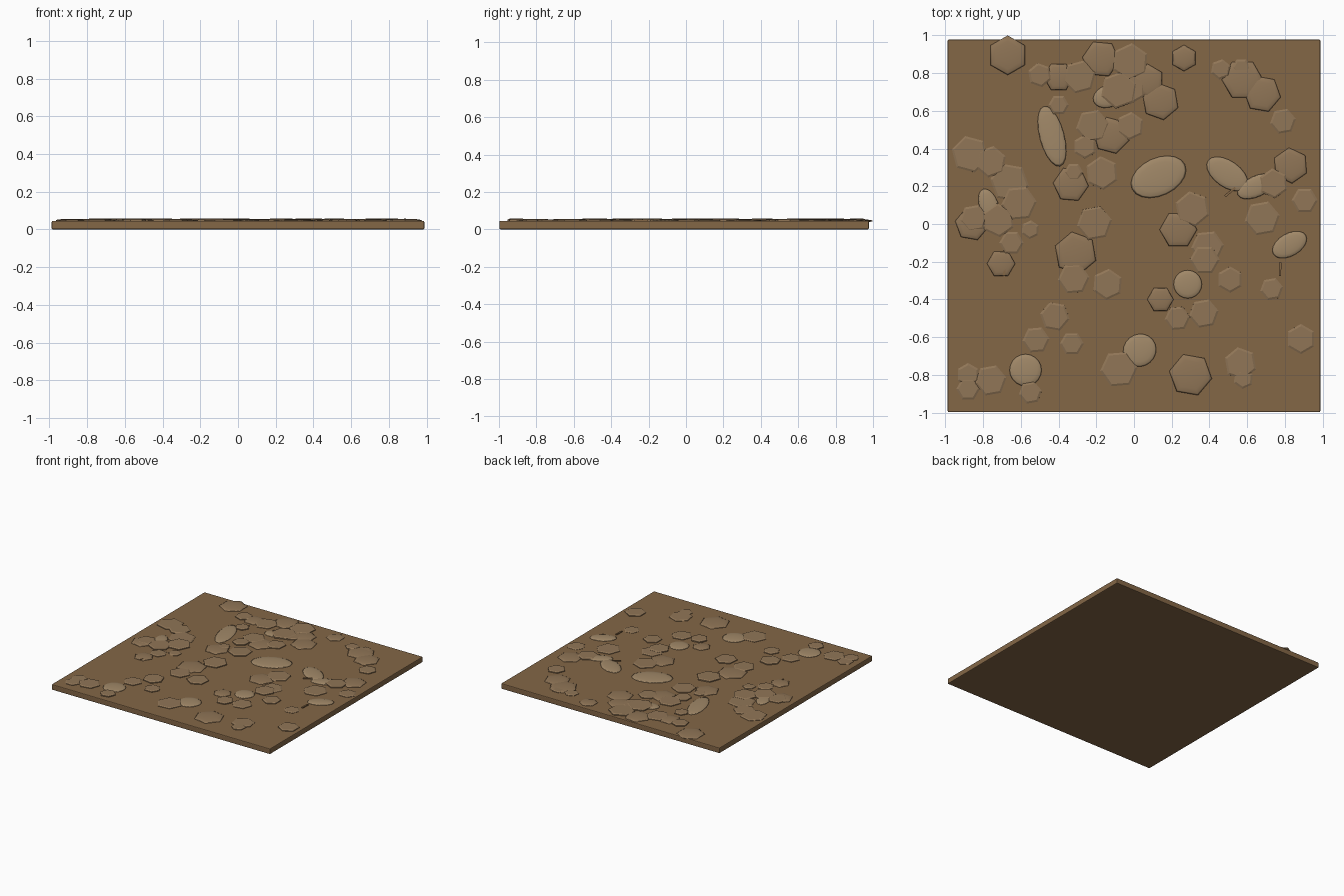
import bpy, bmesh, random
from math import radians, pi, cos, sin
from mathutils import Matrix

random.seed(4)
TOP = 0.045


def material(name, rgb):
    m = bpy.data.materials.new(name)
    m.diffuse_color = (*rgb, 1)
    return m


soil = material("soil", (0.23, 0.135, 0.062))
stone = material("stone", (0.28, 0.18, 0.095))
pebble = material("pebble", (0.36, 0.25, 0.14))


def finish(bm, name, mat, smooth=False):
    me = bpy.data.meshes.new(name)
    bm.to_mesh(me)
    bm.free()
    me.materials.append(mat)
    for p in me.polygons:
        p.use_smooth = smooth
    ob = bpy.data.objects.new(name, me)
    bpy.context.collection.objects.link(ob)
    return ob


# Ground slab with softened rims
bm = bmesh.new()
bmesh.ops.create_cube(bm, size=1, matrix=Matrix.Translation((0, -0.01, TOP / 2))
                      @ Matrix.Diagonal((1.976, 1.976, TOP, 1)))
bmesh.ops.bevel(bm, geom=bm.edges[:], offset=0.006, segments=2, profile=0.5, affect='EDGES')
finish(bm, "ground_slab", soil)


# Hexagonal stone: upright side, chamfered rim and flat top
def hex_stone(bm, x, y, r, rot, z, h):
    rings = []
    tilt = Matrix.Rotation(random.uniform(-0.015, 0.015), 4, 'X')
    place = Matrix.Translation((x, y, z)) @ tilt @ Matrix.Rotation(radians(rot), 4, 'Z')
    for rr, zz in ((r, -0.008), (r, h - 0.005), (r - 0.012, h)):
        rings.append([bm.verts.new(place @ Matrix.Rotation(i * pi / 3, 4, 'Z')
                                   @ Matrix.Translation((rr, 0, zz)).to_translation())
                      for i in range(6)])
    for a, b in zip(rings, rings[1:]):
        for i in range(6):
            j = (i + 1) % 6
            bm.faces.new((a[i], a[j], b[j], b[i]))
    bm.faces.new(rings[-1])
    bm.faces.new(rings[0][::-1])


# x, y, radius, rotation
west = [
    (-.87, .37, .10, 45), (-.76, .33, .085, 20), (-.66, .22, .105, 50), (-.61, .11, .095, 5),
    (-.72, .02, .09, 35), (-.85, .03, .075, 10), (-.65, -.10, .065, 0), (-.55, -.03, .05, 25),
    (-.50, .79, .065, 40), (-.40, .63, .055, 0), (-.29, .78, .09, 15), (-.02, .86, .10, 25),
    (-.26, .41, .065, 30), (-.22, .52, .09, 10), (-.32, .275, .05, 0), (-.17, .27, .09, 35),
    (-.21, .005, .095, 10), (-.32, -.29, .085, 5), (-.14, -.32, .083, 25), (-.42, -.49, .08, 50),
    (-.52, -.615, .073, 5), (-.33, -.635, .064, 0), (-.08, -.77, .10, 5), (-.55, -.895, .062, 10),
    (-.88, -.80, .063, 30), (-.88, -.875, .063, 0), (-.76, -.83, .085, 10)]
east = [
    (-.08, .71, .10, 20), (-.02, .72, .085, 30), (-.02, .52, .075, 25), (.31, .08, .095, 40),
    (.68, .03, .095, 10), (.74, .215, .08, 35), (.905, .125, .07, 0), (.79, .545, .07, 10),
    (.46, .82, .055, 20), (.57, .83, .05, 0), (.39, -.12, .088, 5), (.375, -.19, .08, 0),
    (.51, -.295, .07, 30), (.73, -.345, .062, 10), (.23, -.50, .068, 5), (.37, -.475, .08, 10),
    (.885, -.61, .08, 30), (.565, -.74, .088, 40), (.58, -.82, .055, 25)]
for name, rows in (("hex_stones_west", west), ("hex_stones_east", east)):
    bm = bmesh.new()
    for x, y, r, rot in rows:
        hex_stone(bm, x, y, r, rot, TOP, random.uniform(0.007, 0.013))
    finish(bm, name, stone)


# Low, smooth mounds half sunk in the soil: x, y, half length, half width, rotation
def mounds(name, rows, sides, mat, height):
    bm = bmesh.new()
    for x, y, a, b, rot in rows:
        m = (Matrix.Translation((x, y, TOP)) @ Matrix.Rotation(radians(rot), 4, 'Z')
             @ Matrix.Diagonal((a, b, height, 1)))
        bmesh.ops.create_uvsphere(bm, u_segments=sides, v_segments=8, radius=1, matrix=m)
    finish(bm, name, mat, True)


mounds("rounded_pebbles", [
    (.13, .25, .155, .10, 25), (-.435, .465, .165, .065, 105), (.495, .265, .125, .07, -35),
    (.65, .20, .11, .055, 25), (.825, -.11, .10, .06, 30), (.285, -.32, .075, .075, 0),
    (.03, -.67, .09, .085, 40), (-.575, -.775, .085, .085, 0), (-.77, .10, .09, .05, 110),
    (-.13, .68, .09, .06, 20)], 20, pebble, 0.01)

hexes = [
    (-.67, .895, .105, 0), (.30, -.80, .115, 20), (-.31, -.155, .115, 10), (-.335, .21, .095, 25),
    (-.705, -.21, .075, 30), (.14, -.40, .07, 30), (.265, .88, .07, 0), (.83, .31, .095, 5),
    (.575, .765, .11, 30), (.68, .69, .10, 20), (-.175, .875, .10, 25), (.14, .65, .10, 10),
    (.235, -.03, .10, 30), (-.40, .78, .08, 30), (-.12, .47, .10, 15), (.07, .76, .09, 0),
    (-.86, 0, .09, 20)]
mounds("faceted_mounds", [(x, y, r, r, rot) for x, y, r, rot in hexes], 6, stone, 0.01)

# Tiny twigs poking out of the soil
bm = bmesh.new()
for x, y, rot in ((-.685, -.24, 80), (.775, -.24, 88), (.51, .17, 40)):
    bmesh.ops.create_cube(bm, size=1, matrix=Matrix.Translation((x, y, TOP + 0.002))
                          @ Matrix.Rotation(radians(rot), 4, 'Z')
                          @ Matrix.Diagonal((0.07, 0.012, 0.012, 1)))
finish(bm, "twigs", soil)
